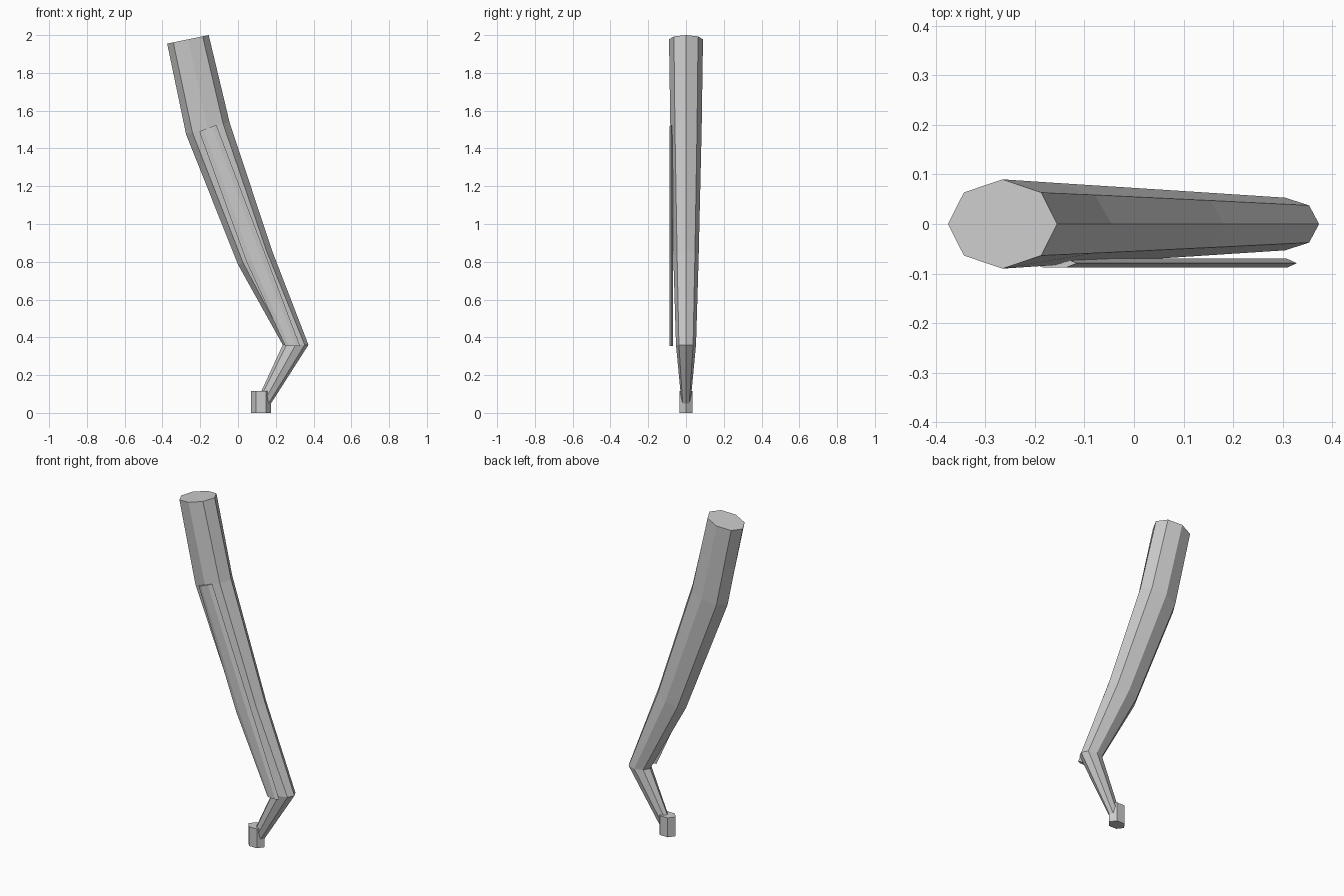
import bpy
import bmesh
from math import cos, sin, tau
from mathutils import Vector

if "Cube" in bpy.data.objects:
    bpy.data.objects.remove(bpy.data.objects["Cube"])


def loft(name, rings, sides, y=0.0):
    """Tube through rings of (left x, left z, right x, right z, half depth)."""
    bm = bmesh.new()
    loops = []
    for x0, z0, x1, z1, depth in rings:
        a, b = Vector((x0, y, z0)), Vector((x1, y, z1))
        mid, half = (a + b) / 2, (b - a) / 2
        # half depth is reached exactly, whatever the number of sides
        peak = max(sin(tau * i / sides) for i in range(sides))
        loops.append([
            bm.verts.new(mid + half * cos(tau * i / sides)
                         + Vector((0, depth * sin(tau * i / sides) / peak, 0)))
            for i in range(sides)])
    for low, high in zip(loops, loops[1:]):
        for i in range(sides):
            j = (i + 1) % sides
            bm.faces.new((low[i], low[j], high[j], high[i]))
    bm.faces.new(loops[0])
    bm.faces.new(loops[-1])
    bmesh.ops.recalc_face_normals(bm, faces=bm.faces)
    mesh = bpy.data.meshes.new(name)
    bm.to_mesh(mesh)
    bm.free()
    obj = bpy.data.objects.new(name, mesh)
    bpy.context.collection.objects.link(obj)
    return obj


# Tapering eight-sided leg, from the open top through the hock to the ankle
loft("leg", [
    (-0.375, 1.955, -0.155, 2.0, 0.09),
    (-0.275, 1.475, -0.045, 1.54, 0.083),
    (0.0, 0.785, 0.18, 0.86, 0.067),
    (0.237, 0.36, 0.373, 0.36, 0.053),
    (0.105, 0.075, 0.165, 0.035, 0.024),
], 8)

# Six-sided hoof
loft("hoof", [
    (0.07, 0.0, 0.175, 0.0, 0.035),
    (0.07, 0.115, 0.175, 0.115, 0.035),
], 6)

# Thin flattened tendon along the front face
loft("tendon", [
    (-0.205, 1.49, -0.115, 1.525, 0.009),
    (0.045, 0.80, 0.145, 0.84, 0.009),
    (0.25, 0.355, 0.328, 0.355, 0.009),
], 6, y=-0.079)
